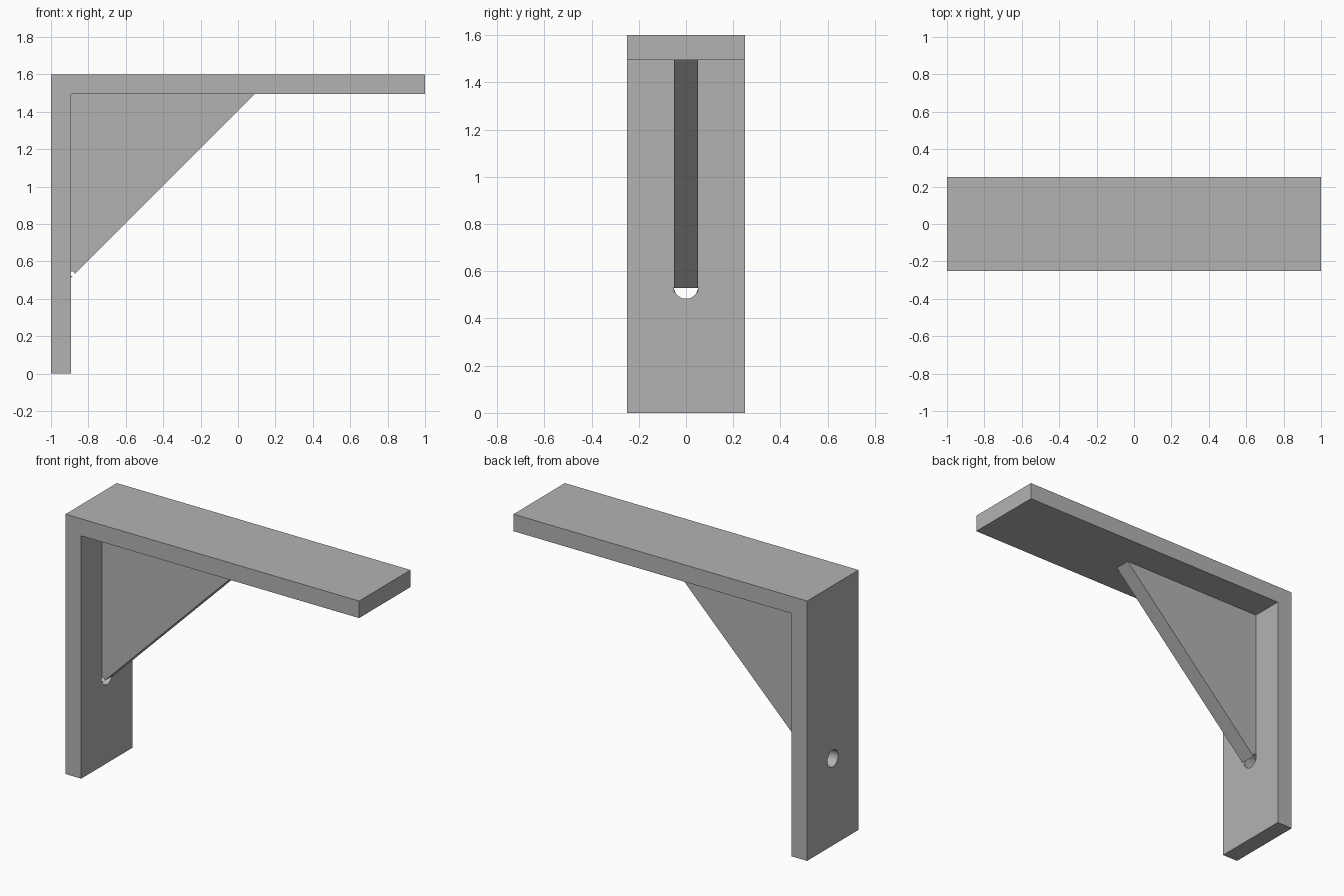
import bpy, bmesh, math

if "Cube" in bpy.data.objects:
    bpy.data.objects.remove(bpy.data.objects["Cube"])

grey = bpy.data.materials.new("plain grey")
grey.diffuse_color = (0.45, 0.45, 0.45, 1)
grey.use_nodes = True
grey.node_tree.nodes["Principled BSDF"].inputs["Base Color"].default_value = grey.diffuse_color


def extrude_profile(name, points, half_depth):
    """Solid made from an x-z outline, centred on y = 0."""
    bm = bmesh.new()
    face = bm.faces.new([bm.verts.new((x, -half_depth, z)) for x, z in points])
    ext = bmesh.ops.extrude_face_region(bm, geom=[face])
    verts = [g for g in ext["geom"] if isinstance(g, bmesh.types.BMVert)]
    bmesh.ops.translate(bm, verts=verts, vec=(0, 2 * half_depth, 0))
    bmesh.ops.recalc_face_normals(bm, faces=bm.faces)
    mesh = bpy.data.meshes.new(name)
    bm.to_mesh(mesh)
    bm.free()
    obj = bpy.data.objects.new(name, mesh)
    bpy.context.collection.objects.link(obj)
    mesh.materials.append(grey)
    return obj


# L-shaped bracket: wall leg and shelf arm
bracket = extrude_profile("bracket", [
    (-1, 0), (-0.893, 0), (-0.893, 1.495), (1, 1.495), (1, 1.6), (-1, 1.6)], 0.25)

# Triangular stiffening web in the inner corner
web = extrude_profile("gusset", [
    (-0.893, 0.512), (0.09, 1.495), (-0.893, 1.495)], 0.05)

# Screw hole through the wall leg, nicking the tip of the web
bpy.ops.mesh.primitive_cylinder_add(
    vertices=48, radius=0.0515, depth=0.325,
    location=(-1.0375, 0, 0.535), rotation=(0, math.pi / 2, 0))
cutter = bpy.context.object
cutter.name = "hole_cutter"
cutter.data.materials.append(grey)

for part in (bracket, web):
    mod = part.modifiers.new("screw hole", 'BOOLEAN')
    mod.operation = 'DIFFERENCE'
    mod.solver = 'EXACT'
    mod.object = cutter
    bpy.context.view_layer.objects.active = part
    bpy.ops.object.modifier_apply(modifier=mod.name)
bpy.data.objects.remove(cutter)

# Smooth the hole wall, keep all other edges sharp
bpy.ops.object.select_all(action='DESELECT')
bracket.select_set(True)
bpy.context.view_layer.objects.active = bracket
bpy.ops.object.shade_smooth_by_angle(angle=math.radians(30))
